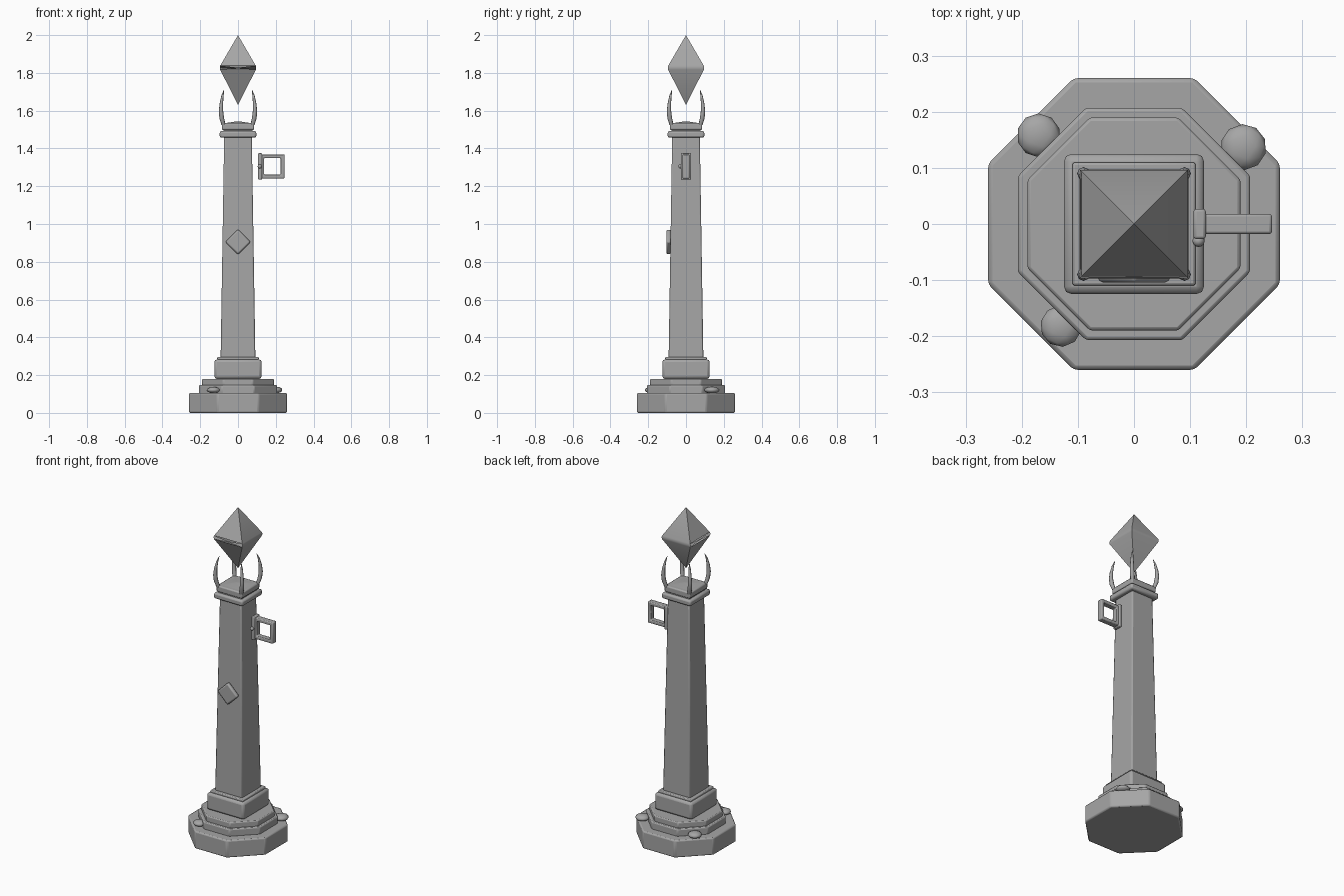
import bpy, bmesh, math
from mathutils import Matrix, Vector

cube = bpy.data.objects.get("Cube")
if cube:
    bpy.data.objects.remove(cube, do_unlink=True)

stone = bpy.data.materials.new("grey_stone")
GREY = (0.38, 0.38, 0.38, 1)
stone.diffuse_color = GREY
stone.use_nodes = True
stone.node_tree.nodes["Principled BSDF"].inputs["Base Color"].default_value = GREY


def finish(name, bm, bevel=0, angle=35):
    """Turn a bmesh into a shaded object with softened edges."""
    bmesh.ops.recalc_face_normals(bm, faces=bm.faces)
    mesh = bpy.data.meshes.new(name)
    bm.to_mesh(mesh)
    bm.free()
    mesh.materials.append(stone)
    obj = bpy.data.objects.new(name, mesh)
    bpy.context.collection.objects.link(obj)
    if bevel:
        mod = obj.modifiers.new("soft_edges", "BEVEL")
        mod.width, mod.segments, mod.limit_method = bevel, 2, "ANGLE"
    bpy.ops.object.select_all(action="DESELECT")
    obj.select_set(True)
    bpy.context.view_layer.objects.active = obj
    bpy.ops.object.shade_smooth_by_angle(angle=math.radians(angle))
    return obj


def prism(name, sides, z0, z1, half0, half1=None, bevel=0.006):
    """Upright prism with flat sides facing the axes; half = centre to flat."""
    half1 = half0 if half1 is None else half1
    k = 1 / math.cos(math.pi / sides)
    bm = bmesh.new()
    place = Matrix.Translation((0, 0, (z0 + z1) / 2)) @ Matrix.Rotation(math.pi / sides, 4, "Z")
    bmesh.ops.create_cone(bm, cap_ends=True, segments=sides, radius1=half0 * k,
                          radius2=half1 * k, depth=z1 - z0, matrix=place)
    return finish(name, bm, bevel)


def box(name, centre, size, bevel, turn=0):
    bm = bmesh.new()
    bmesh.ops.create_cube(bm, size=1, matrix=Matrix.Translation(centre)
                          @ Matrix.Rotation(turn, 4, "Y") @ Matrix.Diagonal((*size, 1)))
    return finish(name, bm, bevel)


# Stepped octagonal foot
prism("base_slab", 8, 0, 0.105, 0.26, bevel=0.008)
prism("base_step", 8, 0.10, 0.147, 0.207)
prism("base_upper_step", 8, 0.14, 0.18, 0.19)

# Square plinth, tapered shaft and capital
prism("plinth", 4, 0.18, 0.283, 0.125, bevel=0.014)
prism("plinth_lip", 4, 0.28, 0.296, 0.11, bevel=0.005)
prism("shaft", 4, 0.29, 1.47, 0.092, 0.073, bevel=0.007)
prism("capital_collar", 4, 1.457, 1.492, 0.097, bevel=0.01)
prism("capital_neck", 4, 1.485, 1.505, 0.078, bevel=0.002)
prism("capital_top", 4, 1.498, 1.535, 0.086, bevel=0.007)
prism("capital_crown", 4, 1.533, 1.543, 0.075, 0.01, bevel=0)

# Floating crystal: two pyramids sharing a softened waist
bm = bmesh.new()
h = 0.1
ring = [bm.verts.new((x * h, y * h, 1.828)) for x, y in ((-1, -1), (1, -1), (1, 1), (-1, 1))]
for tip_z in (1.63, 2.0):
    tip = bm.verts.new((0, 0, tip_z))
    for i in range(4):
        bm.faces.new((ring[i], ring[(i + 1) % 4], tip))
waist = [e for e in bm.edges if e.verts[0] in ring and e.verts[1] in ring]
bmesh.ops.bevel(bm, geom=waist, offset=0.012, segments=2, affect="EDGES", profile=0.5)
finish("crystal", bm, angle=50)

# Curved claws on the four corners: (reach, height, thickness) along each claw
claw_path = [(0.077, 1.525, 0.011), (0.086, 1.56, 0.0125), (0.090, 1.60, 0.0115),
             (0.088, 1.64, 0.009), (0.082, 1.68, 0.006), (0.074, 1.71, 0.001)]
for sx, front_back in ((-1, "left"), (1, "right")):
    for sy in (-1, 1):
        bm = bmesh.new()
        loops = []
        for reach, z, r in claw_path:
            loops.append([bm.verts.new((sx * reach + r * math.cos(a), sy * reach + r * math.sin(a), z))
                          for a in (math.tau * i / 8 for i in range(8))])
        for low, high in zip(loops, loops[1:]):
            for i in range(8):
                j = (i + 1) % 8
                bm.faces.new((low[i], low[j], high[j], high[i]))
        bm.faces.new(loops[0])
        bm.faces.new(loops[-1])
        name = "claw_" + ("front_" if sy < 0 else "back_") + ("left" if sx > 0 else "right")
        finish(name, bm, angle=60)

# Diamond boss on the front
box("front_diamond", (0, -0.092, 0.905), (0.095, 0.024, 0.095), 0.008, math.pi / 4)

# Side bracket: wall plate, rivet and square ring
box("bracket_plate", (0.117, 0, 1.305), (0.022, 0.054, 0.14), 0.005)
bm = bmesh.new()
bmesh.ops.create_uvsphere(bm, u_segments=12, v_segments=8, radius=0.011,
                          matrix=Matrix.Translation((0.115, -0.03, 1.305)))
finish("bracket_rivet", bm, angle=60)
bm = bmesh.new()
centre = Vector((0.182, 0, 1.305))
corners = ((-1, -1), (1, -1), (1, 1), (-1, 1))
rings = [[bm.verts.new(centre + Vector((cx * s, y, cz * s))) for cx, cz in corners]
         for s, y in ((0.064, -0.018), (0.064, 0.018), (0.044, 0.018), (0.044, -0.018))]
for k in range(4):
    a, b = rings[k], rings[(k + 1) % 4]
    for i in range(4):
        j = (i + 1) % 4
        bm.faces.new((a[i], a[j], b[j], b[i]))
finish("bracket_ring", bm, 0.005)

# Pebbles resting on the foot
for i, (x, y, r) in enumerate(((-0.17, 0.158, 0.039), (0.195, 0.137, 0.041), (-0.13, -0.182, 0.037))):
    bm = bmesh.new()
    bmesh.ops.create_icosphere(bm, subdivisions=2, radius=r, matrix=Matrix.Translation((x, y, 0.121))
                               @ Matrix.Rotation(i * 1.3, 4, "Z") @ Matrix.Diagonal((1, 1, 0.45, 1)))
    finish(f"pebble_{i + 1}", bm, angle=60)
